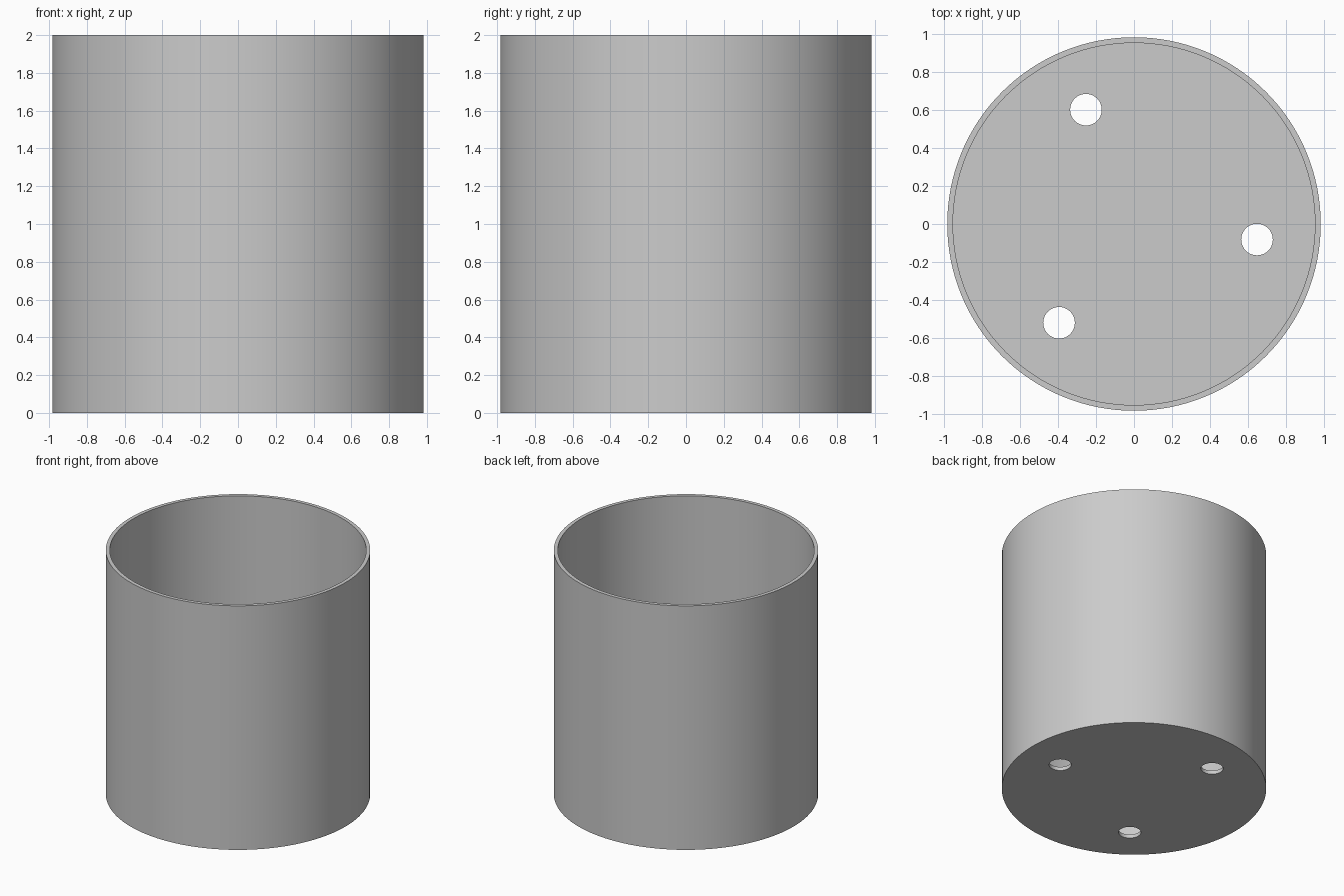
import bpy
import math

OUTER_R, INNER_R = 0.982, 0.952
HEIGHT, FLOOR = 2.0, 0.03
HOLE_R, HOLE_RING, HOLE_TURN = 0.083, 0.652, math.radians(-7.2)

cube = bpy.data.objects.get("Cube")
if cube:
    bpy.data.objects.remove(cube, do_unlink=True)

grey = bpy.data.materials.new("plain_grey")
grey.use_nodes = True
grey.diffuse_color = (0.6, 0.6, 0.6, 1)
grey.node_tree.nodes["Principled BSDF"].inputs["Base Color"].default_value = grey.diffuse_color


def cylinder(name, radius, bottom, top, x=0, y=0, sides=128):
    bpy.ops.mesh.primitive_cylinder_add(
        vertices=sides, radius=radius, depth=top - bottom,
        location=(x, y, (bottom + top) / 2))
    obj = bpy.context.object
    obj.name = name
    obj.data.materials.append(grey)
    return obj


# Solid body
pot = cylinder("pot", OUTER_R, 0, HEIGHT)

# Cutters: the hollow interior and three drain holes
cutters = [cylinder("interior_cutter", INNER_R, FLOOR, HEIGHT + 0.2)]
for i in range(3):
    angle = HOLE_TURN + i * math.tau / 3
    cutters.append(cylinder(
        "drain_hole_cutter", HOLE_R, -0.2, FLOOR + 0.2,
        HOLE_RING * math.cos(angle), HOLE_RING * math.sin(angle), sides=48))

# Carve the pot and drop the cutters
bpy.ops.object.select_all(action="DESELECT")
pot.select_set(True)
bpy.context.view_layer.objects.active = pot
for cutter in cutters:
    cutter.hide_render = True
    cut = pot.modifiers.new("cut", "BOOLEAN")
    cut.operation = "DIFFERENCE"
    cut.solver = "EXACT"
    cut.object = cutter
    bpy.ops.object.modifier_apply(modifier=cut.name)
    bpy.data.objects.remove(cutter, do_unlink=True)

# Smooth walls with crisp rims
bpy.ops.object.shade_smooth_by_angle(angle=math.radians(30))
